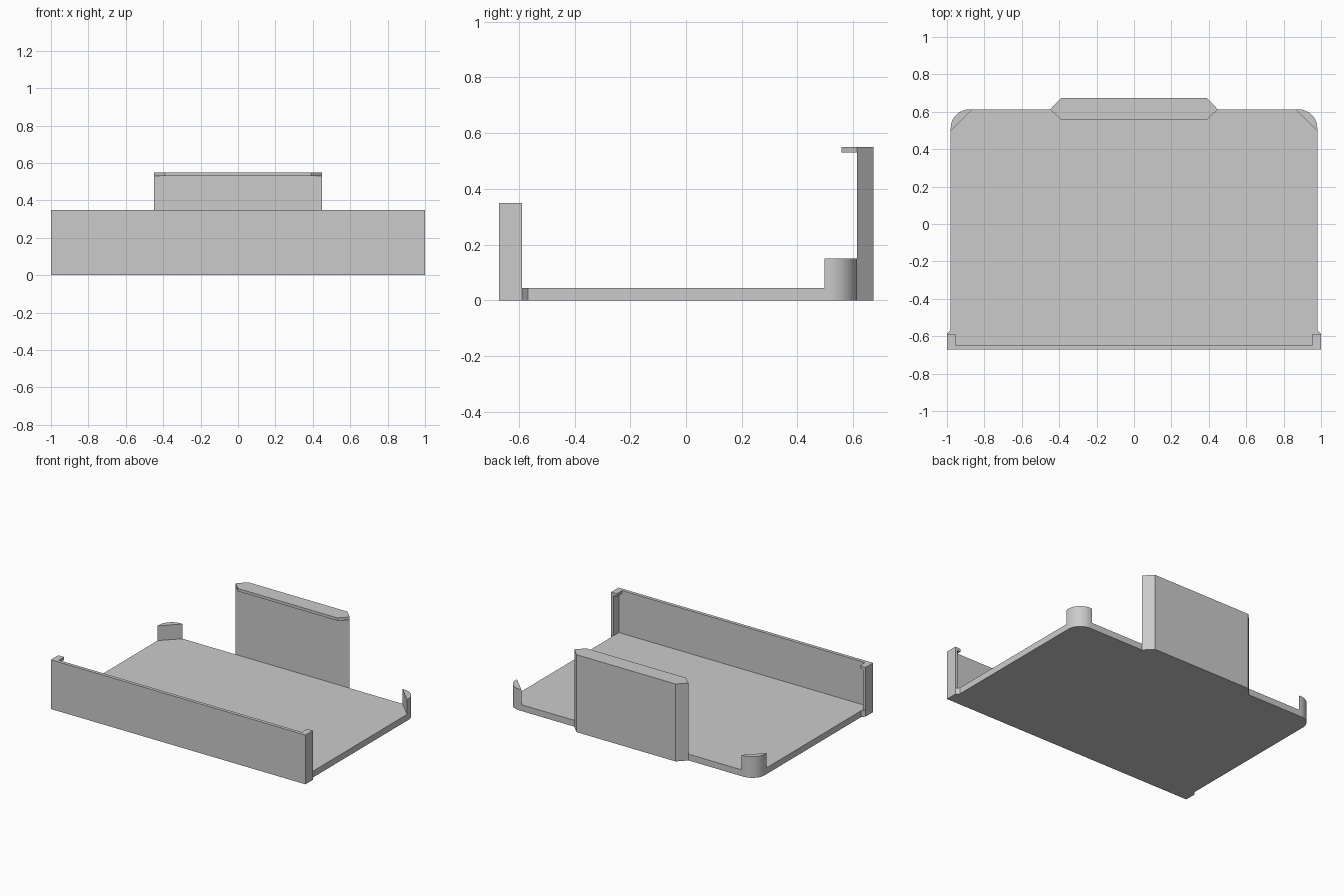
import bpy, bmesh, math

if "Cube" in bpy.data.objects:
    bpy.data.objects.remove(bpy.data.objects["Cube"])

grey = bpy.data.materials.new("light_grey")
grey.diffuse_color = (0.6, 0.6, 0.6, 1)
grey.use_nodes = True
grey.node_tree.nodes["Principled BSDF"].inputs["Base Color"].default_value = grey.diffuse_color


def prism(name, outline, z0, z1):
    """Extrude a flat outline from z0 to z1."""
    bm = bmesh.new()
    base = bm.faces.new([bm.verts.new((x, y, z0)) for x, y in outline])
    ext = bmesh.ops.extrude_face_region(bm, geom=[base])
    bmesh.ops.translate(bm, vec=(0, 0, z1 - z0),
                        verts=[v for v in ext["geom"] if isinstance(v, bmesh.types.BMVert)])
    bmesh.ops.recalc_face_normals(bm, faces=bm.faces)
    mesh = bpy.data.meshes.new(name)
    bm.to_mesh(mesh)
    bm.free()
    mesh.materials.append(grey)
    obj = bpy.data.objects.new(name, mesh)
    bpy.context.collection.objects.link(obj)
    bpy.context.view_layer.objects.active = obj
    obj.select_set(True)
    bpy.ops.object.shade_smooth_by_angle(angle=math.radians(30))
    obj.select_set(False)
    return obj


def mirrored(half):
    """Close a right-hand half outline with its left-hand mirror."""
    return half + [(-x, y) for x, y in reversed(half)]


SIDE, BACK, FRONT = 0.98, 0.613, -0.671   # floor edges
IN_FRONT, WING = -0.647, -0.588           # front wall inner face, end of its wings
FLOOR, R = 0.045, 0.1

# rounded back corner, from the side edge to the back edge
corner = [(SIDE - R + R * math.cos(a), BACK - R + R * math.sin(a))
          for a in (math.radians(90) * i / 12 for i in range(13))]

# floor with flared front corners
prism("floor", mirrored([(SIDE, IN_FRONT), (SIDE, WING), (1, WING), (SIDE, -0.567)] + corner), 0, FLOOR)

# front wall with short side wings
prism("front_wall", mirrored([(1, FRONT), (1, WING), (SIDE, WING), (SIDE, IN_FRONT)]), 0, 0.35)

# back wall with bevelled ends, and its overhanging lip
prism("back_wall", mirrored([(0.448, BACK), (0.39, 0.673)]), 0, 0.55)
prism("back_lip", mirrored([(0.39, 0.557), (0.448, BACK)]), 0.53, 0.55)

for s, side in ((1, "right"), (-1, "left")):
    # corner post between the rounded edge and a straight chord
    post = [(SIDE, 0.497)] + corner + [(0.864, BACK)]
    prism(side + "_corner_post", [(s * x, y) for x, y in post], FLOOR, 0.15)
    # small catch at the top of the wing
    catch = [(0.955, IN_FRONT), (SIDE, IN_FRONT), (SIDE, WING), (0.955, WING)]
    prism(side + "_front_catch", [(s * x, y) for x, y in catch], 0.33, 0.35)
